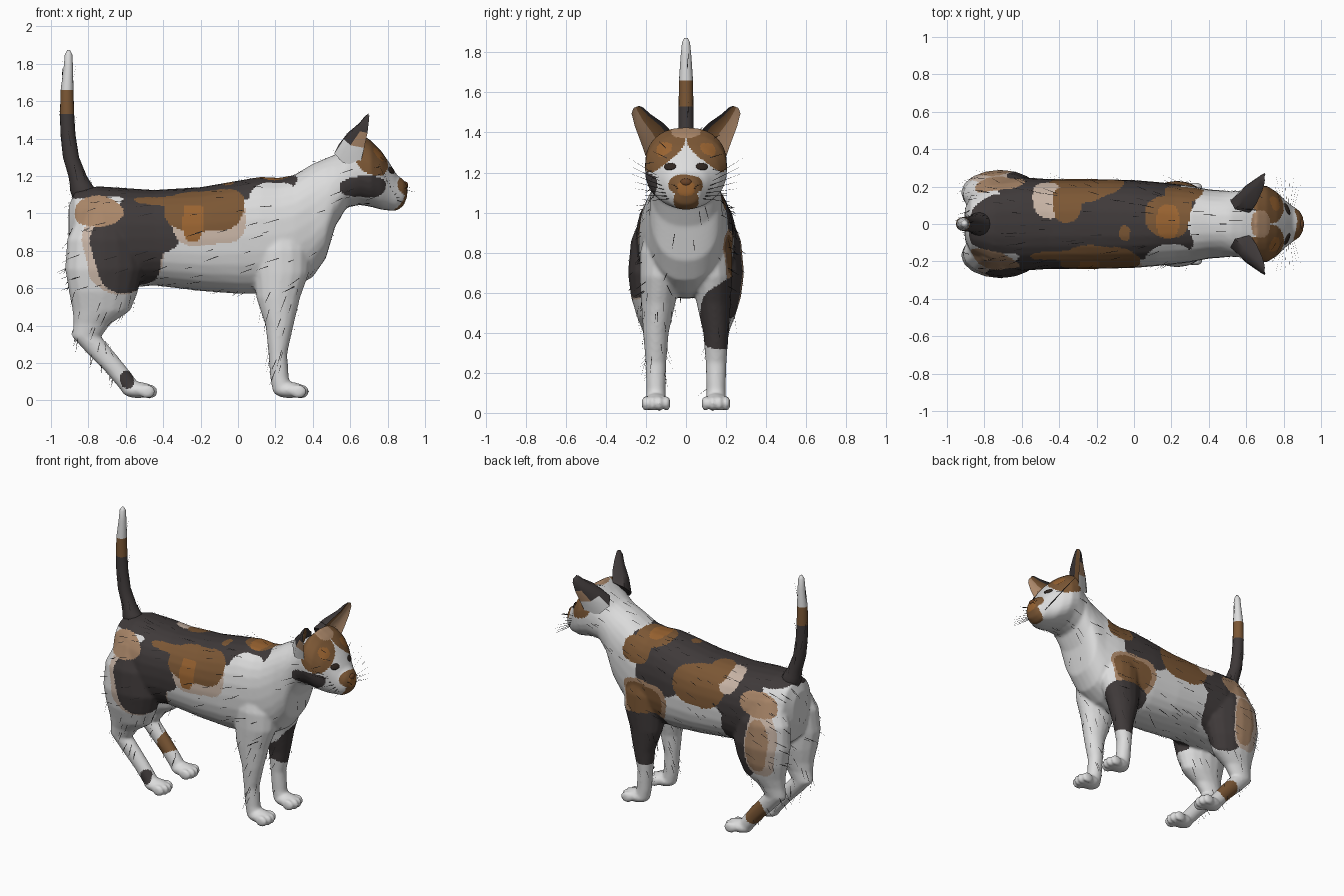
import bpy, bmesh, math, random
from mathutils import Vector, noise

if "Cube" in bpy.data.objects:
    bpy.data.objects.remove(bpy.data.objects["Cube"])
random.seed(4)

COLOURS = {
    "white_fur": (0.72, 0.72, 0.72), "black_fur": (0.05, 0.042, 0.042),
    "brown_fur": (0.20, 0.095, 0.035), "orange_fur": (0.32, 0.125, 0.03),
    "tan_fur": (0.40, 0.24, 0.14), "cream_fur": (0.58, 0.46, 0.38),
    "hair_black": (0.02, 0.018, 0.018), "eye_dark": (0.03, 0.02, 0.015),
    "nose_brown": (0.14, 0.055, 0.02)}
NAMES = list(COLOURS)
MATS = []
for n, c in COLOURS.items():
    m = bpy.data.materials.new(n)
    m.diffuse_color = (*c, 1)
    m.use_nodes = True
    m.node_tree.nodes["Principled BSDF"].inputs["Base Color"].default_value = m.diffuse_color
    MATS.append(m)


def make(name, bm, mats=None, smooth=True):
    me = bpy.data.meshes.new(name)
    bm.to_mesh(me)
    bm.free()
    ob = bpy.data.objects.new(name, me)
    bpy.context.collection.objects.link(ob)
    for n in (mats or NAMES):
        me.materials.append(MATS[NAMES.index(n)])
    for p in me.polygons:
        p.use_smooth = smooth
    return ob


def loft(bm, rings):
    vs = [[bm.verts.new(p) for p in r] for r in rings]
    n = len(vs[0])
    faces = [bm.faces.new((a[i], a[(i + 1) % n], b[(i + 1) % n], b[i]))
             for a, b in zip(vs, vs[1:]) for i in range(n)]
    faces += [bm.faces.new(vs[0][::-1]), bm.faces.new(vs[-1])]
    bmesh.ops.recalc_face_normals(bm, faces=faces)
    return faces


def angles(n):
    return [2 * math.pi * i / n for i in range(n)]


def round_(v, e=0.85):
    return math.copysign(abs(v) ** e, v)


def x_ring(x, top, bot, hw):
    return [(x, hw * round_(math.cos(a)), (top + bot) / 2 + (top - bot) / 2 * round_(math.sin(a)))
            for a in angles(28)]


def z_ring(z, x, rx, y, ry):
    return [(x + rx * math.cos(a), y + ry * math.sin(a), z) for a in angles(16)]


def ball(bm, c, r):
    vs = bmesh.ops.create_uvsphere(bm, u_segments=16, v_segments=10, radius=1)["verts"]
    for v in vs:
        v.co = Vector(c) + Vector([v.co[i] * r[i] for i in range(3)])


# body: torso and head as rings along x (x, top, bottom, half width)
bm = bmesh.new()
TORSO = [(-.905, 1.04, .82, .08), (-.87, 1.12, .70, .16), (-.75, 1.145, .60, .23), (-.6, 1.135, .60, .25),
         (-.45, 1.125, .615, .24), (-.2, 1.14, .585, .24), (0, 1.175, .57, .235), (.12, 1.195, .57, .225),
         (.22, 1.19, .575, .215), (.3, 1.205, .60, .205), (.4, 1.265, .66, .185), (.47, 1.295, .76, .18),
         (.52, 1.315, .93, .175), (.58, 1.36, 1.03, .18), (.65, 1.43, 1.045, .205), (.71, 1.39, 1.035, .205),
         (.765, 1.335, 1.02, .17), (.81, 1.27, 1.015, .125), (.85, 1.205, 1.015, .095),
         (.885, 1.18, 1.04, .07), (.905, 1.15, 1.09, .035)]
loft(bm, [x_ring(*r) for r in TORSO])

# legs as rings along z (z, x, rx, y, ry), with feet and toes
HIND = [(1.02, -.72, .12, .12, .09), (.86, -.72, .195, .155, .12), (.7, -.715, .21, .168, .122),
        (.58, -.72, .185, .165, .11), (.48, -.73, .155, .16, .085), (.41, -.78, .10, .155, .062),
        (.34, -.81, .078, .15, .052), (.25, -.73, .075, .15, .047), (.15, -.64, .066, .15, .045),
        (.06, -.57, .06, .15, .046)]
FORE = [(.95, .22, .13, .09, .10), (.8, .225, .16, .115, .115), (.68, .23, .15, .128, .103),
        (.55, .215, .118, .138, .086), (.4, .222, .075, .15, .064), (.25, .213, .05, .15, .052),
        (.12, .222, .05, .15, .048), (.05, .24, .055, .15, .05)]
for s in (-1, 1):
    for rows, fx in ((HIND, -.535), (FORE, .275)):
        loft(bm, [z_ring(z, x, rx, s * y, ry) for z, x, rx, y, ry in rows])
        ball(bm, (fx, s * .15, .055), (.09, .062, .043))
        for k in range(4):
            ball(bm, (fx + .07 - abs(k - 1.5) * .014, s * (.097 + k * .035), .047), (.043, .02, .038))
body = make("cat_body", bm, ["white_fur"])
bpy.context.view_layer.objects.active = body
rm = body.modifiers.new("blend", 'REMESH')
rm.mode, rm.voxel_size, rm.use_smooth_shade = 'VOXEL', .0095, True
sm = body.modifiers.new("soften", 'SMOOTH')
sm.factor, sm.iterations = .5, 6
for mod in ("blend", "soften"):
    bpy.ops.object.modifier_apply(modifier=mod)
me = body.data
me.materials.clear()
for m in MATS:
    me.materials.append(m)

# fur patches: colour, centre, radii; later ones lie over earlier ones
W, K, B, O, T, C = range(6)
BACK = [(K, -.3, 0, 1.15, .66, .25, .11), (C, -.62, -.27, .78, .21, .2, .23), (K, -.6, -.25, .77, .18, .22, .21),
        (K, -.48, -.2, .97, .17, .17, .18), (T, -.77, -.24, 1.03, .15, .12, .09),
        (C, -.15, -.24, .98, .19, .12, .15), (B, -.18, -.22, 1.04, .21, .13, .13),
        (O, -.24, -.24, .98, .055, .1, .12), (W, .19, -.2, 1.09, .13, .10, .13),
        (K, .08, .22, 1.0, .18, .13, .15), (B, -.28, -.19, 1.1, .28, .05, .06)]
BACK_LEFT = [(K, -.58, .22, .98, .18, .15, .18), (B, -.25, .2, 1.0, .19, .11, .14),
             (C, -.47, .13, 1.08, .08, .11, .11), (B, -.36, .11, 1.1, .075, .1, .09),
             (K, -.6, .26, .73, .17, .16, .24), (C, -.76, .27, .73, .11, .16, .22),
             (T, -.74, .28, .72, .08, .13, .18), (T, -.74, .24, 1.0, .16, .08, .09),
             (B, .18, .05, 1.18, .13, .12, .07), (O, .18, .02, 1.2, .06, .1, .05),
             (B, .27, .18, 1.1, .1, .08, .09), (B, -.05, -.05, 1.16, .03, .04, .05)]
LEGS = [(T, .19, .25, .78, .19, .12, .14), (B, .2, .25, .78, .16, .11, .11), (K, .2, .21, .5, .2, .14, .19),
        (B, -.67, .2, .19, .08, .1, .09), (K, -.59, -.2, .11, .04, .06, .05)]
HEAD = [(K, .67, -.2, 1.14, .13, .11, .06), (B, .71, -.12, 1.31, .1, .12, .12), (B, .71, .12, 1.31, .1, .12, .12),
        (T, .68, 0, 1.41, .05, .07, .06), (O, .72, .1, 1.3, .06, .05, .05), (O, .72, -.1, 1.3, .06, .05, .05),
        (W, .79, 0, 1.25, .1, .035, .08), (B, .88, 0, 1.14, .06, .09, .05), (B, .88, 0, 1.06, .065, .065, .06),
        (O, .885, 0, 1.12, .05, .045, .04)]
PATCHES = BACK + BACK_LEFT + LEGS + HEAD
for p in me.polygons:
    c = p.center
    w = 1 + (.5 if c.x < .5 else .25) * noise.noise(c * 6)
    for col, x, y, z, rx, ry, rz in PATCHES:
        if abs(c.x - x) < 1.3 * rx and \
                abs((c.x - x) / rx) ** 2.5 + abs((c.y - y) / ry) ** 2.5 + abs((c.z - z) / rz) ** 2.5 < w:
            p.material_index = col

# tail: black, brown band, white tip
bm = bmesh.new()
TAIL = [(1.04, -.81, .06, 0, .06), (1.12, -.825, .072, 0, .062), (1.15, -.838, .06, 0, .055),
        (1.2, -.858, .049, 0, .046), (1.3, -.893, .043, 0, .04), (1.42, -.909, .04, 0, .038),
        (1.53, -.914, .038, 0, .037), (1.66, -.914, .034, 0, .035), (1.78, -.907, .025, 0, .027),
        (1.85, -.906, .02, 0, .02), (1.872, -.905, .008, 0, .008)]
for f in loft(bm, [z_ring(*r) for r in TAIL]):
    z = f.calc_center_median().z
    f.material_index = K if z < 1.53 else B if z < 1.66 else 0
tail = make("tail", bm)

# ears: black outside, hollow tan and brown inside (inner edge, outer edge, depth)
EAR = [((.62, .06, 1.39), (.65, .19, 1.25), .12), ((.655, .11, 1.445), (.675, .225, 1.35), .10),
       ((.685, .175, 1.49), (.692, .255, 1.43), .055), ((.697, .215, 1.525), (.7, .272, 1.495), .025),
       ((.7, .235, 1.533), (.702, .262, 1.522), .008)]
for s, side in ((-1, "right"), (1, "left")):
    bm = bmesh.new()
    rings = []
    for a, b, d in EAR:
        a, b = Vector(a), Vector(b)
        ring = [a.lerp(b, .5 - .5 * math.cos(t)) - Vector((d * math.sin(t) * k, 0, 0))
                for k, ts in ((1, (0, .25, .5, .75, 1)), (.45, (.75, .5, .25)))
                for t in [math.pi * q for q in ts]]
        rings.append([(p.x, s * p.y, p.z) for p in ring])
    for i, f in enumerate(loft(bm, rings)):
        k, row = i % 8, i // 8
        inside = [T, T, B, K][k - 4]
        outside = W if row == 0 and k > 1 else T if row == 1 and k == 3 else K
        f.material_index = K if row > 3 else outside if k < 4 else inside
    ear = make(side + "_ear", bm)
    bpy.context.view_layer.objects.active = ear
    ear.select_set(True)
    bpy.ops.object.shade_smooth_by_angle(angle=math.radians(50))
    ear.select_set(False)

# eyes: thin dark almonds seated on the face
for s, side in ((-1, "right"), (1, "left")):
    hit, loc, nor, _ = body.ray_cast(Vector((1.5, s * .08, 1.23)), Vector((-1, 0, 0)))
    bm = bmesh.new()
    ball(bm, (0, 0, 0), (.034, .02, .007))
    eye = make(side + "_eye", bm, ["eye_dark"])
    eye.location = loc
    eye.rotation_mode = 'QUATERNION'
    eye.rotation_quaternion = nor.to_track_quat('Z', 'Y')

# nose
bm = bmesh.new()
ball(bm, (.892, 0, 1.15), (.018, .03, .02))
make("nose", bm, ["nose_brown"])


def strand(bm, p, d, side, length, width):
    mid = p + d * length * .5
    q = [bm.verts.new(v) for v in (p - side * width, p + side * width, mid + side * width * .7,
                                   mid - side * width * .7, p + d * length)]
    bm.faces.new(q[:4])
    bm.faces.new((q[3], q[2], q[4]))


# whiskers
bm = bmesh.new()
for s in (-1, 1):
    for k in range(7):
        p = Vector((.85 - .008 * k, s * .075, 1.07 + .012 * k))
        d = Vector((.3 - .09 * k, s, -.1 + .12 * k)).normalized()
        strand(bm, p, d, Vector((.3, 0, 1)).normalized(), .15 + .02 * k, .0018)
    for k in range(3):
        strand(bm, Vector((.87, s * .03, 1.13)), Vector((1, s * (.3 + .3 * k), .2 * k - .2)).normalized(),
               Vector((0, 0, 1)), .09, .0015)
make("whiskers", bm, ["hair_black"], False)

# loose hairs lying along the coat
bm = bmesh.new()
for ob, count in ((body, 430), (tail, 25)):
    for p in random.sample(list(ob.data.polygons), min(count, len(ob.data.polygons))):
        c, n = p.center.copy(), p.normal.copy()
        if c.z < .12 or c.x > .8 or c.z > 1.75:
            continue
        flow = Vector((-.4, 0, -1)) if c.z < .6 else Vector((-1, 0, -.3))
        if ob is tail:
            flow = Vector((-.2, 0, 1))
        t = flow - n * flow.dot(n)
        if t.length < .2:
            continue
        d = (t.normalized() + n * random.uniform(.03, .6) ** 1.5).normalized()
        strand(bm, c + n * .002, d, n.cross(d).normalized(), random.uniform(.04, .1), .002)
make("loose_hairs", bm, ["hair_black"], False)
